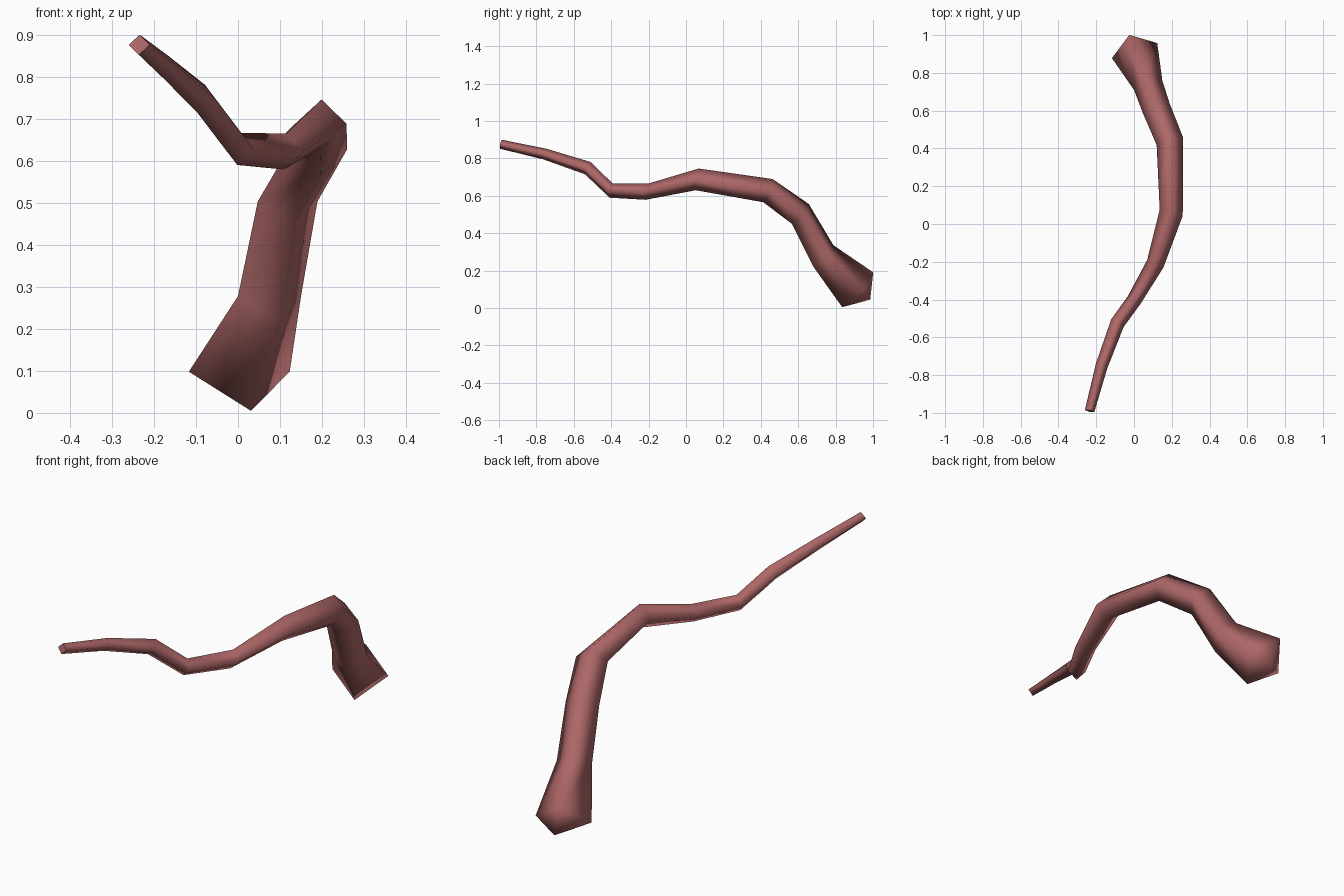
import bpy
import bmesh
from mathutils import Vector

cube = bpy.data.objects.get("Cube")
if cube:
    bpy.data.objects.remove(cube, do_unlink=True)

# Single reddish-brown colour
colour = (0.42, 0.135, 0.135, 1.0)
material = bpy.data.materials.new("dusty_red_brown")
material.use_nodes = True
material.diffuse_color = colour
shader = material.node_tree.nodes["Principled BSDF"]
shader.inputs["Base Color"].default_value = colour
shader.inputs["Roughness"].default_value = 0.8

# Diamond rings from thin tip to thick base:
# centre, sideways half-axis (x, y), upright half-axis (y, z)
rings = [
    ((-.235, -.99, .876), (.025, -.005), (.005, .024)),
    ((-.172, -.753, .823), (.03, -.013), (.01, .028)),
    ((-.088, -.525, .748), (.033, -.02), (.015, .033)),
    ((.003, -.4, .628), (.034, -.02), (.008, .038)),
    ((.113, -.21, .622), (.043, -.02), (.006, .043)),
    ((.197, .06, .688), (.061, -.016), (.008, .058)),
    ((.19, .438, .628), (.07, .02), (.025, .062)),
    ((.118, .612, .503), (.071, .025), (.045, .053)),
    ((.075, .735, .278), (.075, .025), (.053, .058)),
    ((.003, .918, .098), (.12, .04), (.083, .093)),
]


def ring_corners(centre, side, upright):
    """Left, top, right and bottom corners of one diamond section."""
    centre = Vector(centre)
    across = Vector((side[0], side[1], 0))
    lean = -side[1] * upright[0] / side[0]
    up = Vector((lean, upright[0], upright[1]))
    return [centre - across, centre + up, centre + across, centre - up]


def build_branch():
    bm = bmesh.new()
    loops = [[bm.verts.new(p) for p in ring_corners(*ring)] for ring in rings]

    # Sides of the branch
    for near, far in zip(loops, loops[1:]):
        for i in range(4):
            j = (i + 1) % 4
            bm.faces.new((near[i], near[j], far[j], far[i]))

    # Flat tip with a crisp rim
    tip = bm.faces.new(loops[0])

    # Blunt pointed base
    apex = bm.verts.new((.005, .985, .045))
    base = loops[-1]
    for i in range(4):
        bm.faces.new((base[i], base[(i + 1) % 4], apex))

    bmesh.ops.recalc_face_normals(bm, faces=bm.faces[:])
    for face in bm.faces:
        face.smooth = True
    for edge in tip.edges:
        edge.smooth = False

    mesh = bpy.data.meshes.new("branch")
    bm.to_mesh(mesh)
    bm.free()
    mesh.materials.append(material)
    branch = bpy.data.objects.new("branch", mesh)
    bpy.context.collection.objects.link(branch)
    return branch


build_branch()
